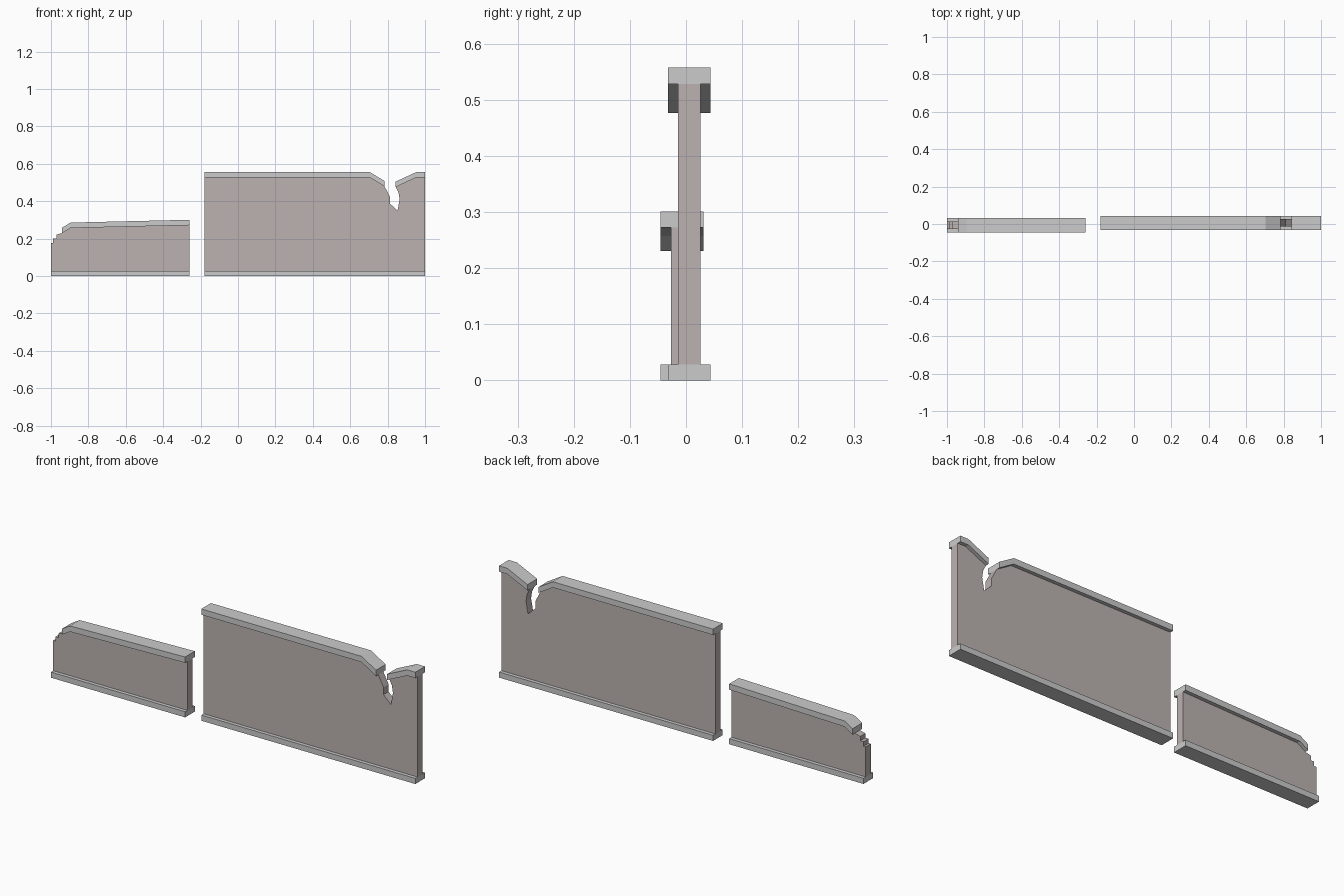
import bpy, bmesh

if "Cube" in bpy.data.objects:
    bpy.data.objects.remove(bpy.data.objects["Cube"])

stone = bpy.data.materials.new("warm_stone")
stone.diffuse_color = (0.50, 0.45, 0.44, 1)
stone.use_nodes = True
stone.node_tree.nodes["Principled BSDF"].inputs["Base Color"].default_value = stone.diffuse_color

BASE = 0.028   # height of the base strip
CAP = 0.029    # thickness of the coping
BODY_W, TRIM_W = 0.040, 0.076


def extrude(name, profile, yc, width, mat=None):
    """Extrude an (x, z) outline along y, centred on yc."""
    bm = bmesh.new()
    face = bm.faces.new([bm.verts.new((x, yc - width / 2, z)) for x, z in profile])
    res = bmesh.ops.extrude_face_region(bm, geom=[face])
    moved = [g for g in res["geom"] if isinstance(g, bmesh.types.BMVert)]
    bmesh.ops.translate(bm, verts=moved, vec=(0, width, 0))
    bmesh.ops.recalc_face_normals(bm, faces=bm.faces)
    me = bpy.data.meshes.new(name)
    bm.to_mesh(me)
    bm.free()
    ob = bpy.data.objects.new(name, me)
    bpy.context.collection.objects.link(ob)
    if mat:
        me.materials.append(mat)
    return ob


def wall(name, yc, x0, x1, top, copings):
    """Wall body with a broken top, a base strip and coping pieces."""
    extrude(name + "_body", [(x0, BASE), (x1, BASE)] + top, yc, BODY_W, stone)
    extrude(name + "_base", [(x0, 0), (x1, 0), (x1, BASE), (x0, BASE)], yc, TRIM_W)
    for i, line in enumerate(copings):
        upper = [(x, z + CAP) for x, z in reversed(line)]
        extrude(f"{name}_coping_{i + 1}", line + upper, yc, TRIM_W)


# Tall wall: top edge split by a jagged crack
left_cap = [(-0.18, 0.528), (0.703, 0.528), (0.783, 0.48)]
right_cap = [(0.843, 0.476), (0.955, 0.528), (1.0, 0.528)]
crack = [(0.858, 0.447), (0.864, 0.41), (0.853, 0.35), (0.812, 0.388), (0.812, 0.425)]
wall("tall_wall", 0.006, -0.18, 1.0,
     right_cap[::-1] + crack + left_cap[::-1], [left_cap, right_cap])

# Low wall: sloping top with a crumbled stepped end
low_cap = [(-0.94, 0.23), (-0.895, 0.257), (-0.26, 0.272)]
steps = [(-0.97, 0.222), (-0.97, 0.2), (-0.988, 0.2), (-0.988, 0.178), (-1.0, 0.178)]
wall("low_wall", -0.007, -1.0, -0.26, low_cap[::-1] + steps, [low_cap])
